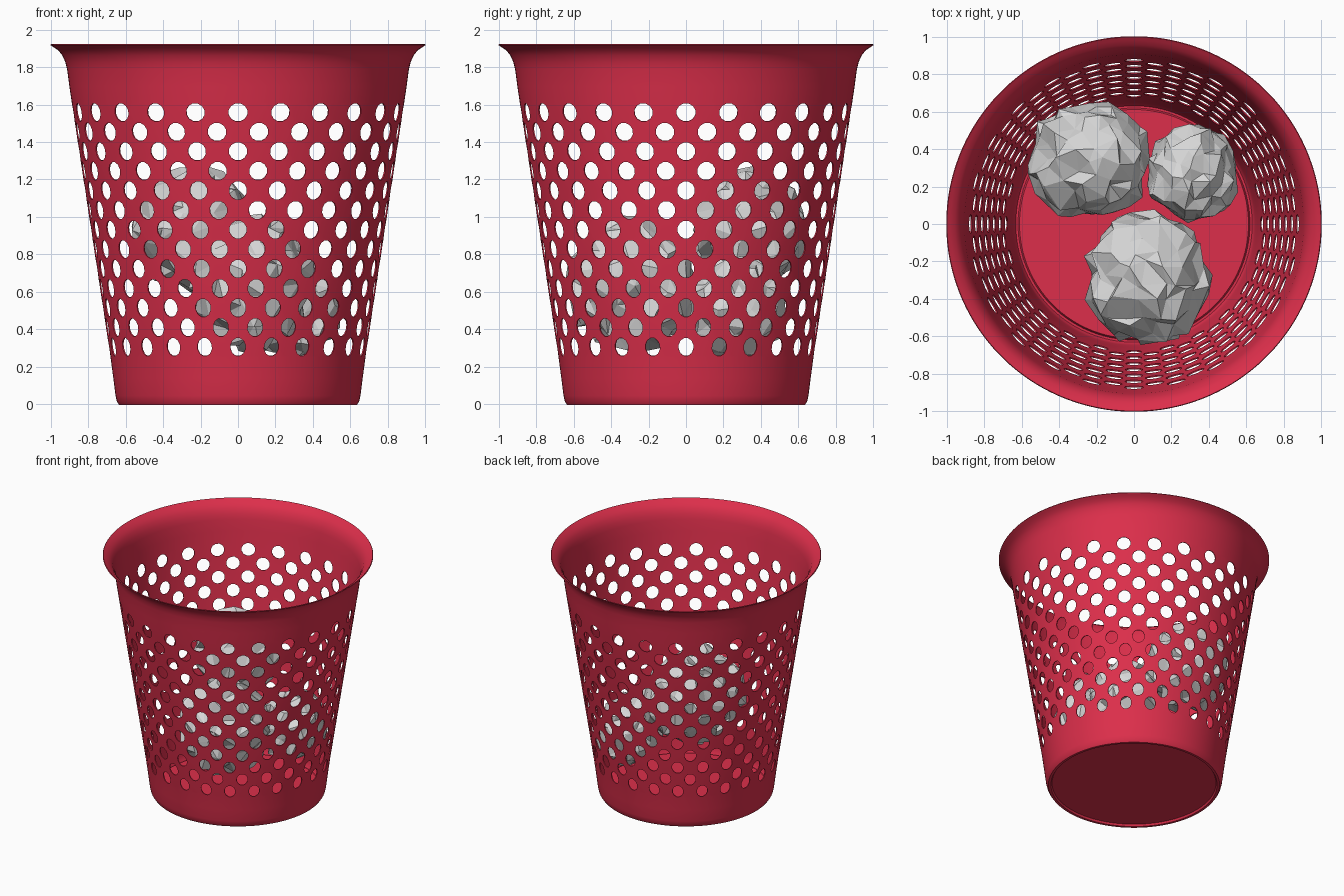
import bpy, bmesh, math, random
from mathutils import Vector

cube = bpy.data.objects.get("Cube")
if cube:
    bpy.data.objects.remove(cube, do_unlink=True)


def make_material(name, color):
    mat = bpy.data.materials.new(name)
    mat.use_nodes = True
    mat.diffuse_color = (*color, 1)
    bsdf = mat.node_tree.nodes["Principled BSDF"]
    bsdf.inputs["Base Color"].default_value = (*color, 1)
    bsdf.inputs["Roughness"].default_value = 0.6
    return mat


def add_object(name, bm, mat):
    mesh = bpy.data.meshes.new(name)
    bm.to_mesh(mesh)
    bm.free()
    mesh.materials.append(mat)
    obj = bpy.data.objects.new(name, mesh)
    bpy.context.collection.objects.link(obj)
    return obj


red = make_material("red plastic", (0.72, 0.028, 0.07))
grey = make_material("grey paper", (0.68, 0.68, 0.68))

# Basket layout: staggered holes fill every other cell of a grid
COLS, ROWS = 48, 13
SEGS = COLS * 3
LOW, HIGH = 0.253, 1.612
CELL_A = math.tau / COLS
CELL_Z = (HIGH - LOW) / ROWS
R_LOW, R_HIGH = 0.675, 0.882


def wall_point(angle, z):
    r = R_LOW + (R_HIGH - R_LOW) * (z - LOW) / (HIGH - LOW)
    return Vector((r * math.cos(angle), r * math.sin(angle), z))


def lathe(bm, profile):
    """Spin (radius, height) pairs and return the rings of vertices."""
    rings = []
    for r, z in profile:
        ring = []
        for k in range(SEGS):
            a = math.tau * k / SEGS - CELL_A / 2
            ring.append(bm.verts.new((r * math.cos(a), r * math.sin(a), z)))
        rings.append(ring)
    for low, high in zip(rings, rings[1:]):
        for k in range(SEGS):
            n = (k + 1) % SEGS
            bm.faces.new((low[k], low[n], high[n], high[k]))
    return rings


def wall_cell(bm, col, row):
    """One square patch of wall, with a round hole on alternate cells."""
    outer, inner = [], []
    for k in range(12):
        t = math.pi / 4 + math.tau * k / 12
        c, s = math.cos(t), math.sin(t)
        u = math.copysign(1 if abs(c) > 0.5 else 1 / 3, c)
        v = math.copysign(1 if abs(s) > 0.5 else 1 / 3, s)
        for ring, x, y in ((outer, u, v), (inner, c * 0.9, s * 0.94)):
            angle = (col + x / 2) * CELL_A
            z = LOW + (row + 0.5 + y / 2) * CELL_Z
            ring.append(bm.verts.new(wall_point(angle, z)))
    for k in range(12):
        n = (k + 1) % 12
        bm.faces.new((outer[k], outer[n], inner[n], inner[k]))
    if (col + row) % 2:
        bm.faces.new(inner)


# Basket: floor and foot, perforated wall, flared rim
bm = bmesh.new()
foot = lathe(bm, [(0.612, 0.015), (0.62, 0.0), (0.632, 0.0), (0.641, 0.015),
                  (0.648, 0.045), (0.66, 0.14), (R_LOW, LOW)])
bm.faces.new(list(reversed(foot[0])))
for row in range(ROWS):
    for col in range(COLS):
        wall_cell(bm, col, row)
lathe(bm, [(R_HIGH, HIGH), (0.895, 1.7), (0.907, 1.79), (0.917, 1.83),
           (0.934, 1.868), (0.957, 1.896), (0.982, 1.913), (1.0, 1.925)])
bmesh.ops.remove_doubles(bm, verts=bm.verts, dist=0.0005)
bmesh.ops.recalc_face_normals(bm, faces=bm.faces)
basket = add_object("basket", bm, red)
shell = basket.modifiers.new("wall thickness", 'SOLIDIFY')
shell.thickness = 0.007
shell.offset = -1
bpy.ops.object.select_all(action='DESELECT')
basket.select_set(True)
bpy.context.view_layer.objects.active = basket
bpy.ops.object.modifier_apply(modifier=shell.name)
bpy.ops.object.shade_smooth_by_angle(angle=math.radians(35))


# Crumpled paper balls with sharp flat facets
def paper_ball(name, center, size, seed):
    rng = random.Random(seed)
    bm = bmesh.new()
    bmesh.ops.create_icosphere(bm, subdivisions=3, radius=1)
    for v in bm.verts:
        jitter = Vector([rng.uniform(-0.12, 0.12) for _ in range(3)])
        direction = (v.co + jitter).normalized()
        v.co = direction * rng.uniform(0.84, 1.06)
        v.co = Vector([c * s for c, s in zip(v.co, size)]) + Vector(center)
    add_object(name, bm, grey)


paper_ball("paper_ball_top", (-0.24, 0.34, 0.93), (0.33, 0.33, 0.34), 3)
paper_ball("paper_ball_back", (0.31, 0.27, 0.51), (0.25, 0.27, 0.28), 8)
paper_ball("paper_ball_front", (0.07, -0.29, 0.65), (0.345, 0.365, 0.37), 5)
